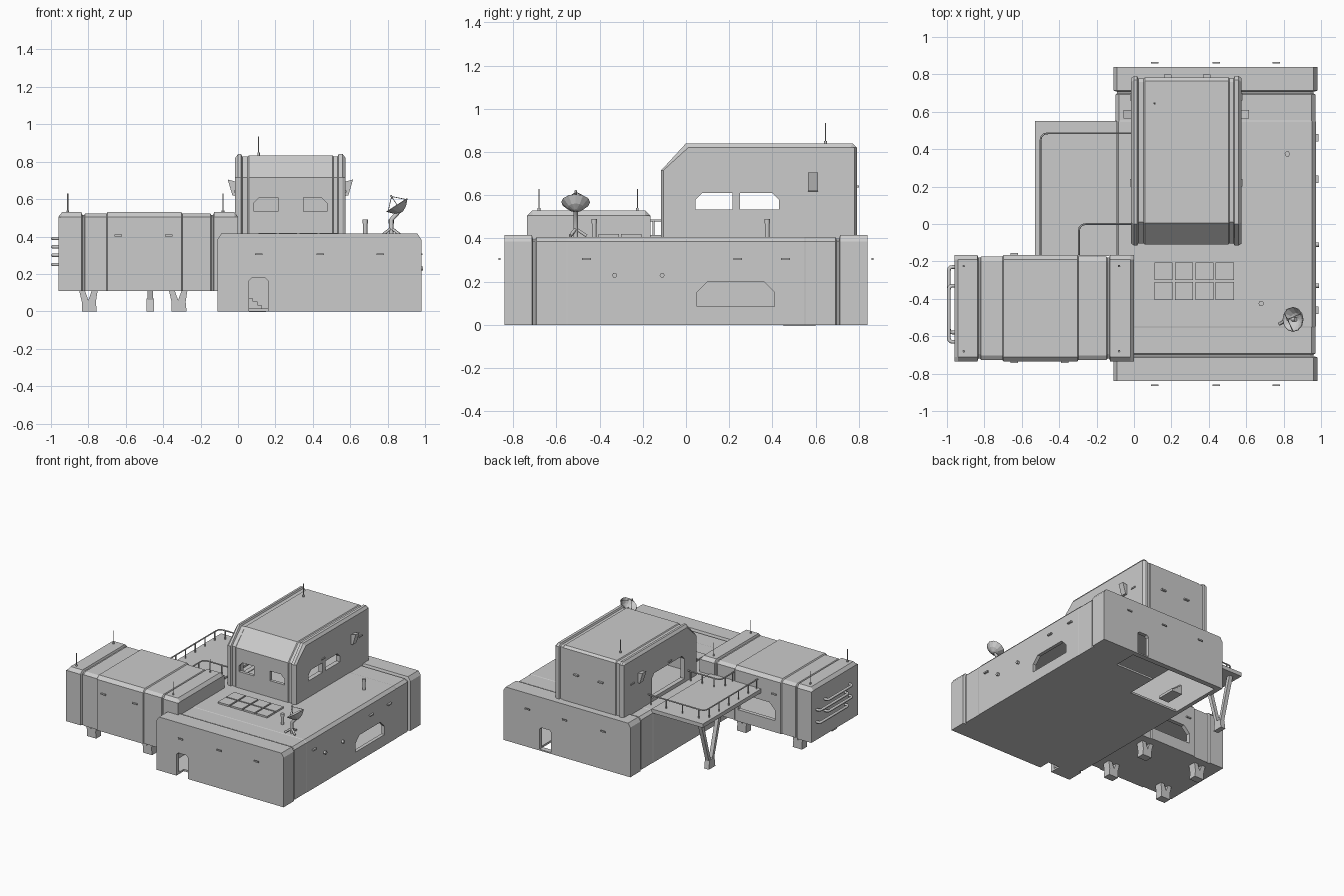
import bpy, bmesh, math
from mathutils import Vector

if "Cube" in bpy.data.objects:
    bpy.data.objects.remove(bpy.data.objects["Cube"])


def mesh_obj(name, bm):
    bmesh.ops.recalc_face_normals(bm, faces=bm.faces)
    me = bpy.data.meshes.new(name)
    bm.to_mesh(me)
    bm.free()
    ob = bpy.data.objects.new(name, me)
    bpy.context.collection.objects.link(ob)
    return ob


def hull(name, axis, prof, stations):
    """Loft a profile along an axis; station = (pos, side inset, top inset, bottom raise)."""
    bm = bmesh.new()
    us, vs = [p[0] for p in prof], [p[1] for p in prof]
    uc, v0, v1 = (min(us) + max(us)) / 2, min(vs), max(vs)
    rings = []
    for a, side, top, bot in stations:
        ring = []
        for u, v in prof:
            u -= math.copysign(side, u - uc)
            v = v - top if v > v1 - 1e-5 else v + bot if v < v0 + 1e-5 else v
            ring.append(bm.verts.new({'x': (a, u, v), 'y': (u, a, v), 'z': (u, v, a)}[axis]))
        rings.append(ring)
    n = len(prof)
    for r, s in zip(rings, rings[1:]):
        for i in range(n):
            bm.faces.new((r[i], r[(i + 1) % n], s[(i + 1) % n], s[i]))
    bm.faces.new(rings[0])
    bm.faces.new(rings[-1])
    return mesh_obj(name, bm)


def bands(items):
    out = []
    for a, b, i in items:
        out += [(a + .003, i, i, 0), (b - .003, i, i, 0)]
    return out


def prism(name, axis, prof, a, b):
    return hull(name, axis, prof, [(a, 0, 0, 0), (b, 0, 0, 0)])


def box(name, x0, x1, y0, y1, z0, z1):
    return prism(name, 'z', [(x0, y0), (x1, y0), (x1, y1), (x0, y1)], z0, z1)


def bake(ob):
    dg = bpy.context.evaluated_depsgraph_get()
    return bpy.data.meshes.new_from_object(ob.evaluated_get(dg))


def cut(ob, cutters):
    for c in cutters:
        m = ob.modifiers.new('cut', 'BOOLEAN')
        m.operation, m.solver, m.object = 'DIFFERENCE', 'EXACT', c
        me = bake(ob)
        ob.modifiers.clear()
        ob.data = me
        bpy.data.objects.remove(c)


def tube(name, pts, r, rnd=0.0):
    pts = [Vector(p) for p in pts]
    path = [pts[0]]
    for a, b, c in zip(pts, pts[1:], pts[2:]):
        p, q = b + (a - b).normalized() * rnd, b + (c - b).normalized() * rnd
        path += [p * (1 - t) ** 2 + b * 2 * t * (1 - t) + q * t * t for t in (0, .33, .67, 1)] if rnd else [b]
    path.append(pts[-1])
    cu = bpy.data.curves.new(name, 'CURVE')
    cu.dimensions, cu.bevel_depth, cu.bevel_resolution, cu.use_fill_caps = '3D', r, 1, True
    sp = cu.splines.new('POLY')
    sp.points.add(len(path) - 1)
    for q, p in zip(sp.points, path):
        q.co = (*p, 1)
    tmp = bpy.data.objects.new(name, cu)
    bpy.context.collection.objects.link(tmp)
    me = bake(tmp)
    bpy.data.objects.remove(tmp)
    ob = bpy.data.objects.new(name, me)
    bpy.context.collection.objects.link(ob)
    return ob


def window(a, b, z0, z1, left=.03, right=.03):
    return [(a, z0), (b, z0), (b, z1 - right), (b - right, z1), (a + left, z1), (a, z1 - left)]


# main hall: hollow shell with doors, side window and partly open floor
hp = [(-.11, 0), (.98, 0), (.98, .385), (.96, .415), (-.09, .415), (-.11, .385)]
hall = hull('main_hall', 'y', hp, bands([(-.843, -.71, 0), (-.71, -.695, .02), (-.695, -.55, .01), (-.55, .55, .008),
                                        (.55, .695, .01), (.695, .71, .02), (.71, .843, 0)]))
cut(hall, [hull('inner', 'y', hp, [(-.81, .035, .04, .015), (.81, .035, .04, .015)]),
           prism('door', 'y', window(.06, .16, -.1, .18, .015, .015), -.9, -.75),
           prism('door', 'y', window(.57, .67, .01, .18, .015, .015), .75, .9),
           prism('win', 'x', window(.05, .41, .085, .2, .05, .05), .9, 1.1),
           box('notch', .15, .68, .62, .8, -.1, .05), box('notch', -.07, .35, .38, .8, -.1, .05)])
for i in range(4):
    box('inner_step', .06, .08 + .023 * i, .45, .6, .066 - .018 * i - .016, .07 - .018 * i)

# tower with sloped front, windows and deck door
tp = [(-.115, .4), (.79, .4), (.79, .82), (.77, .84), (0, .84), (-.115, .715)]
tower = hull('tower', 'x', tp, [(-.015, .01, .02, 0)] + bands([(-.003, .02, 0), (.02, .055, .012), (.055, .508, .006),
             (.508, .535, .012), (.535, .563, 0)]) + [(.575, .01, .02, 0)])
cut(tower, [hull('inner', 'x', tp, [(.02, .03, .035, .03), (.54, .03, .035, .03)]),
            prism('win', 'x', window(.045, .215, .535, .61, .03, .001), .5, .6),
            prism('win', 'x', window(.25, .43, .535, .61, .001, .03), .5, .6),
            prism('door', 'x', window(.04, .44, .435, .62), -.1, .03),
            prism('win', 'y', window(.085, .215, .535, .61, .03, .001), -.2, -.05),
            prism('win', 'y', window(.35, .475, .535, .61, .001, .03), -.2, -.05)])

# raised wing on the left
wp = [(-.735, .11), (-.165, .11), (-.165, .505), (-.19, .53), (-.71, .53), (-.735, .505)]
wing = hull('wing', 'x', wp, [(-.96, 0, .024, 0)] + bands([(-.943, -.835, 0), (-.835, -.82, .015), (-.82, -.7, .008),
            (-.7, -.3, 0), (-.3, -.145, .008), (-.145, -.13, .015), (-.13, -.017, 0)]) + [(0, 0, .024, 0)])
cut(wing, [hull('inner', 'x', wp, [(-.93, .03, .04, .03), (-.03, .03, .04, .03)]),
           prism('win', 'y', window(-.65, -.33, .2, .33, .05, .05), -.22, -.1)])

# forked wing feet
for x in (-.8, -.32):
    for y in (-.63, -.26):
        prism('wing_foot', 'y', [(x - .035, 0), (x + .045, 0), (x + .04, .05), (x + .05, .115), (x + .02, .115),
              (x, .06), (x - .02, .115), (x - .05, .115), (x - .035, .05)], y - .03, y + .03)

# deck, strut and railings
box('deck', -.53, -.09, -.17, .55, .385, .415)
prism('deck_foot', 'x', [(.34, 0), (.42, 0), (.41, .07), (.35, .07)], -.49, -.45)
for s in (-1, 1):
    prism('deck_strut', 'x', [(.38 + s * .005, .05), (.38 + s * .028, .05), (.38 + s * .13, .39), (.38 + s * .1, .39)],
          -.485, -.455)
tube('outer_rail', [(-.015, .485, .483), (-.5, .485, .483), (-.5, -.165, .483)], .005, .04)
tube('inner_rail', [(-.015, 0, .483), (-.295, 0, .483), (-.295, -.165, .483)], .005, .04)
posts = [(x, .485) for x in (-.04, -.17, -.31, -.45)] + [(-.5, y) for y in (.43, .31, .19, .07, -.05, -.15)]
posts += [(x, 0) for x in (-.04, -.14, -.24)] + [(-.295, -.06), (-.295, -.15)]
for x, y in posts:
    tube('rail_post', [(x, y, .41), (x, y, .483)], .005)

# wall boxes on the tower sides
for s in (-1, 1):
    prism('wall_box', 'y', [(.28 + s * x, z) for x, z in ((.28, .615), (.31, .62), (.335, .705), (.28, .69))], .565, .61)

# narrow lamps on the walls
for s in (-1, 1):
    for x in (.11, .44, .76):
        box('hall_lamp', x - .02, x + .02, s * .862 - .004, s * .862 + .004, .3, .31)
    for x in (-.64, -.37):
        y = -.45 + s * .288
        box('wing_lamp', x - .02, x + .02, y - .006, y + .006, .4, .41)
    for y in (.68, .22):
        x = .28 + s * .295
        box('tower_lamp', x - .006, x + .006, y - .02, y + .02, .635, .645)
for x in (.18, .39):
    box('tower_back_lamp', x - .02, x + .02, .78, .8, .635, .645)
for y in (-.46, .24, .46):
    box('hall_side_lamp', .965, .987, y - .02, y + .02, .3, .31)
for y in (-.33, -.11):
    tube('wall_port', [(.96, y, .23), (.99, y, .23)], .012)

# heat pipes on the wing end
for i, z in enumerate((.39, .345, .3, .25)):
    a, b = ((-.33, -.63), (-.23, -.58))[i % 2]
    tube('wing_pipe', [(-.95, a, z), (-.99, a, z), (-.99, b, z), (-.95, b, z)], .01, .02)

# antennas
for x in (-.91, -.08):
    for y in (-.68, -.225):
        tube('antenna', [(x, y, .52), (x, y, .63)], .003)
        tube('antenna_base', [(x, y, .52), (x, y, .54)], .007)
tube('tower_antenna', [(.11, .645, .82), (.11, .645, .935)], .003)
tube('tower_antenna_base', [(.11, .645, .82), (.11, .645, .85)], .007)

# roof vents
for x, y in ((.68, -.425), (.82, .375)):
    tube('vent', [(x, y, .4), (x, y, .475)], .012)
    tube('vent_cap', [(x, y, .47), (x, y, .49)], .015)

# skylight panels
for i in range(4):
    for y in (-.405, -.3):
        box('skylight', .11 + .109 * i, .207 + .109 * i, y, y + .095, .4, .42)

# satellite dish: stand, tilted bowl and feed struts
tube('dish_pole', [(.82, -.51, .4), (.82, -.51, .49), (.865, -.51, .54)], .012)
for k in range(3):
    a = math.radians(90 + 120 * k)
    tube('dish_leg', [(.82 + .05 * math.cos(a), -.51 + .05 * math.sin(a), .412), (.82, -.51, .445)], .008)
axis = Vector((-.55, 0, .85)).normalized()
rot = axis.to_track_quat('Z', 'Y')
base = Vector((.875, -.51, .53))
bm = bmesh.new()
rings = [[bm.verts.new(base + rot @ Vector((r * math.cos(k * math.pi / 6), r * math.sin(k * math.pi / 6), h)))
          for k in range(12)] for r, h in ((.008, 0), (.037, .014), (.067, .045))]
bm.faces.new(rings[0])
for r, s in zip(rings, rings[1:]):
    for k in range(12):
        bm.faces.new((r[k], r[(k + 1) % 12], s[(k + 1) % 12], s[k]))
dish = mesh_obj('dish_bowl', bm)
m = dish.modifiers.new('thickness', 'SOLIDIFY')
m.thickness = .004
tip = base + axis * .1
for k in range(3):
    a = math.radians(120 * k)
    tube('dish_feed_strut', [base + rot @ Vector((.065 * math.cos(a), .065 * math.sin(a), .045)), tip], .002)
tube('dish_feed', [tip - axis * .01, tip + axis * .008], .006)
